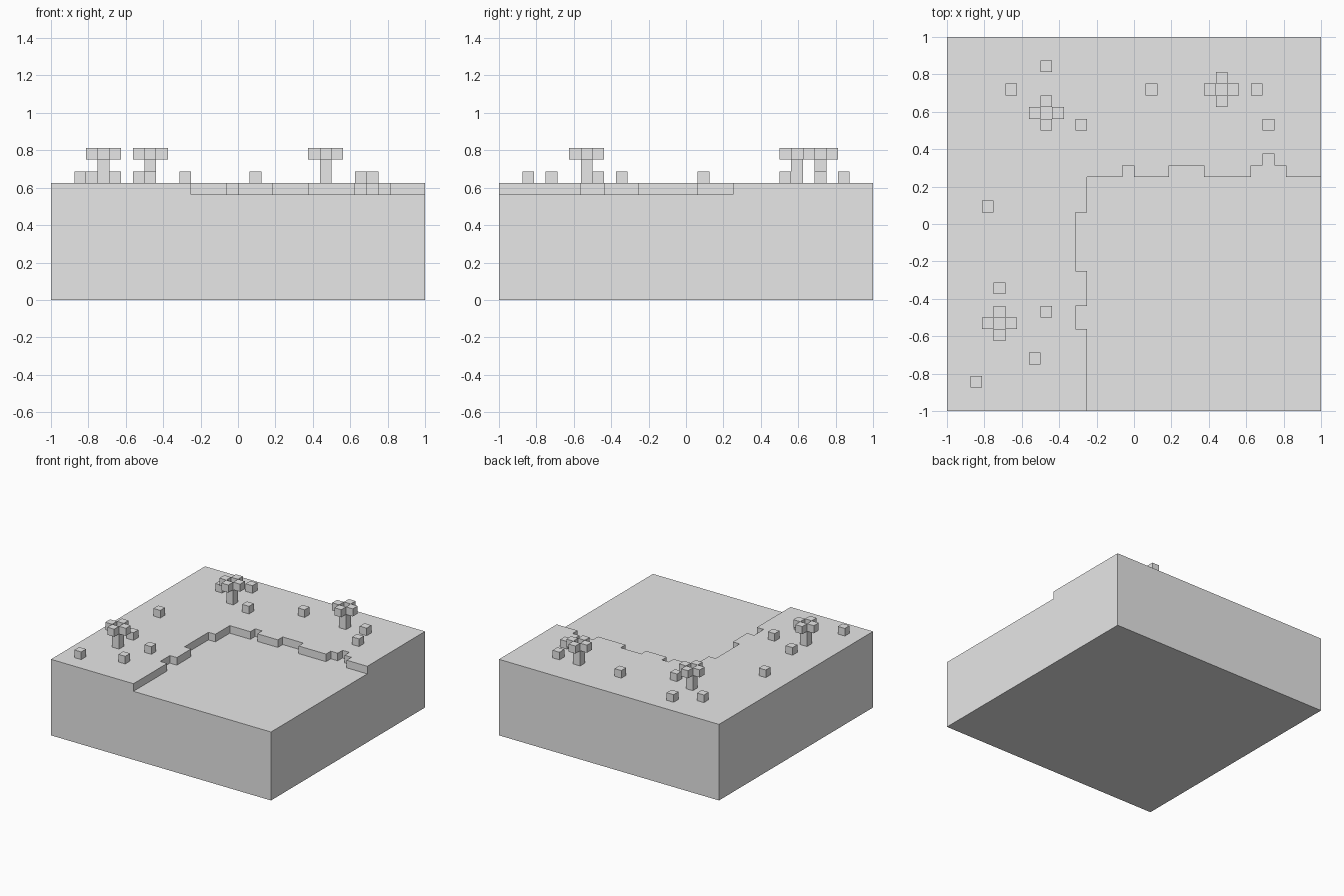
import bpy
import bmesh
from mathutils import Vector

CELL = 2 / 32            # everything sits on a 32 x 32 block grid
FLOOR, GROUND = 9, 10    # sunken floor and terrace heights, in cells

default_cube = bpy.data.objects.get("Cube")
if default_cube:
    bpy.data.objects.remove(default_cube, do_unlink=True)

# Single flat colour
grey = bpy.data.materials.new("plain grey")
grey.use_nodes = True
colour = (0.8, 0.8, 0.8, 1)
grey.diffuse_color = colour
grey.node_tree.nodes["Principled BSDF"].inputs["Base Color"].default_value = colour


def to_world(column, row, level):
    return Vector((column * CELL - 1, row * CELL - 1, level * CELL))


def add_prism(bm, outline, bottom, top):
    """Extrude a counter-clockwise outline of grid points upwards."""
    base = bm.faces.new([bm.verts.new(to_world(c, r, bottom)) for c, r in outline])
    result = bmesh.ops.extrude_face_region(bm, geom=[base], use_keep_orig=True)
    raised = [g for g in result["geom"] if isinstance(g, bmesh.types.BMVert)]
    bmesh.ops.translate(bm, verts=raised, vec=(0, 0, (top - bottom) * CELL))


def add_block(bm, column, row, bottom, top, size=1):
    far_c, far_r = column + size, row + size
    add_prism(bm, [(column, row), (far_c, row), (far_c, far_r), (column, far_r)],
              bottom, top)


def finish(bm, name):
    bmesh.ops.recalc_face_normals(bm, faces=bm.faces[:])
    mesh = bpy.data.meshes.new(name)
    bm.to_mesh(mesh)
    bm.free()
    mesh.materials.append(grey)
    obj = bpy.data.objects.new(name, mesh)
    bpy.context.collection.objects.link(obj)


# Solid slab whose top is the sunken floor
bm = bmesh.new()
add_block(bm, 0, 0, 0, FLOOR, size=32)
finish(bm, "ground_slab")

# L-shaped terrace with a notched bank around the sunken floor
west_bank, north_bank = 12, 20
west_notches = [(7, 9), (12, 17)]
outline = [(0, 0), (west_bank, 0)]
for start, end in west_notches:
    outline += [(west_bank, start), (west_bank - 1, start),
                (west_bank - 1, end), (west_bank, end)]
outline.append((west_bank, north_bank))
for start, end in [(15, 16), (19, 22)]:
    outline += [(start, north_bank), (start, north_bank + 1),
                (end, north_bank + 1), (end, north_bank)]
# Stepped notch, two cells deep in the middle
outline += [(26, 20), (26, 21), (27, 21), (27, 22),
            (28, 22), (28, 21), (29, 21), (29, 20)]
outline += [(32, north_bank), (32, 32), (0, 32)]
bm = bmesh.new()
add_prism(bm, outline, FLOOR, GROUND)
finish(bm, "upper_terrace")

# Trees: a trunk with four leaf blocks around an open centre
trees = {"back_right": (8, 25), "back_left": (23, 27), "front_right": (4, 7)}
for place, (column, row) in trees.items():
    bm = bmesh.new()
    add_block(bm, column, row, GROUND, GROUND + 2)
    finish(bm, "tree_trunk_" + place)
    bm = bmesh.new()
    for dc, dr in [(1, 0), (-1, 0), (0, 1), (0, -1)]:
        add_block(bm, column + dc, row + dr, GROUND + 2, GROUND + 3)
    finish(bm, "tree_leaves_" + place)

# Small shrubs scattered over the terrace
shrubs = [(5, 27), (8, 29), (11, 24), (17, 27), (26, 27), (27, 24),
          (3, 17), (4, 10), (8, 8), (7, 4), (2, 2)]
for number, (column, row) in enumerate(shrubs, 1):
    bm = bmesh.new()
    add_block(bm, column, row, GROUND, GROUND + 1)
    finish(bm, f"shrub_{number}")
